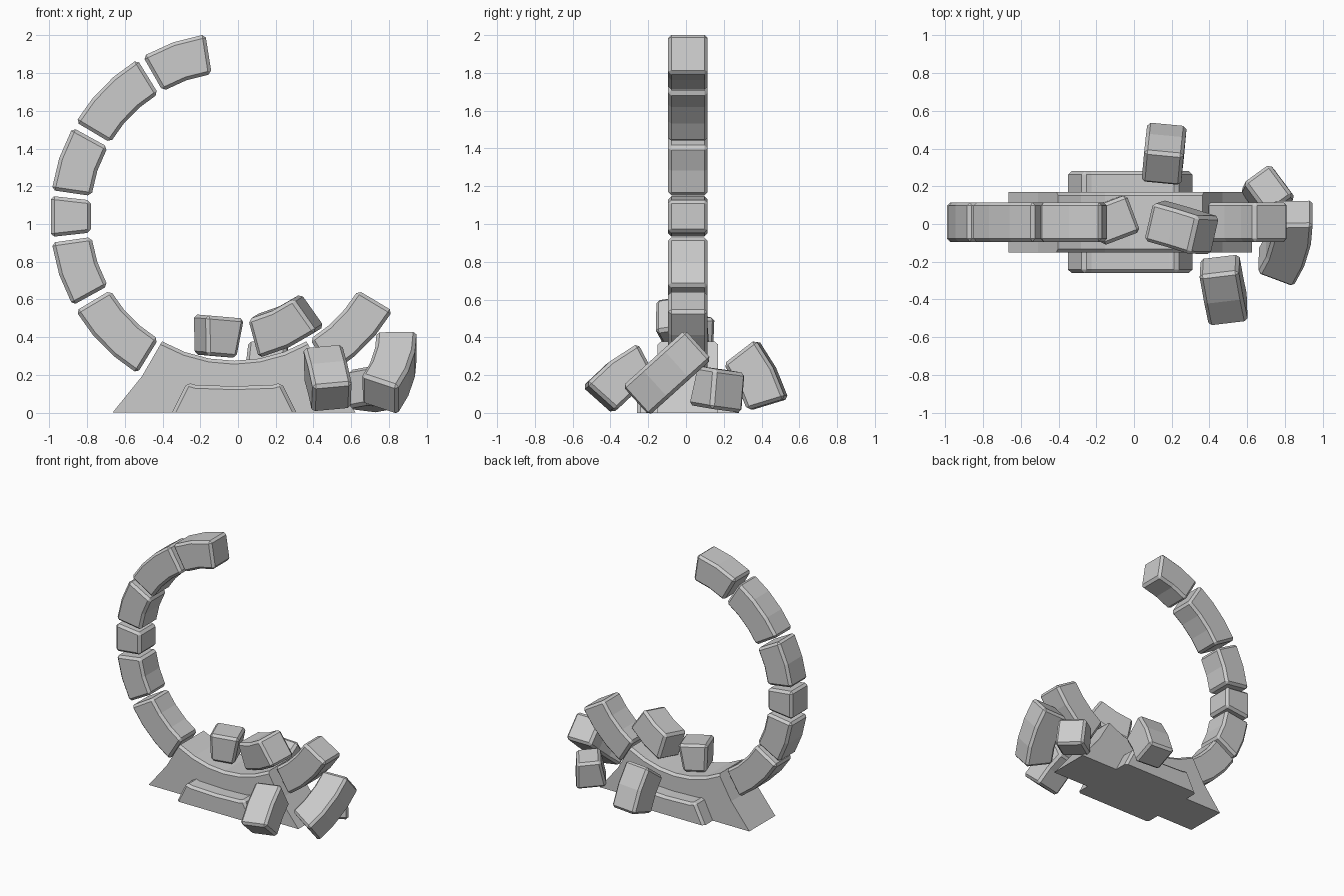
import bpy, bmesh
from math import sin, cos, radians
from mathutils import Vector, Matrix

if "Cube" in bpy.data.objects:
    bpy.data.objects.remove(bpy.data.objects["Cube"])

CX, CY, CZ = -0.02, 0.01, 1.04      # ring centre
RI, RO, WIDTH = 0.765, 0.978, 0.21  # ring radii and thickness
RM = (RI + RO) / 2


def prism(name, profile, depth, bevel_test=None, bevel=0.018):
    """Extrude an (x, z) outline along y, centred on y = 0, chamfering chosen edges."""
    bm = bmesh.new()
    front = [bm.verts.new((x, -depth / 2, z)) for x, z in profile]
    face = bm.faces.new(front)
    ext = bmesh.ops.extrude_face_region(bm, geom=[face])
    verts = [g for g in ext["geom"] if isinstance(g, bmesh.types.BMVert)]
    bmesh.ops.translate(bm, verts=verts, vec=(0, depth, 0))
    bmesh.ops.recalc_face_normals(bm, faces=bm.faces)
    edges = [e for e in bm.edges
             if e.calc_face_angle(0) > radians(30) and (bevel_test is None or bevel_test(e))]
    bmesh.ops.bevel(bm, geom=edges, offset=bevel, offset_type='OFFSET',
                    segments=1, profile=0.5, affect='EDGES')
    bmesh.ops.recalc_face_normals(bm, faces=bm.faces)
    mesh = bpy.data.meshes.new(name)
    bm.to_mesh(mesh)
    bm.free()
    ob = bpy.data.objects.new(name, mesh)
    bpy.context.collection.objects.link(ob)
    return ob


def arc_block(name, span, segs, centre, tangent, outward):
    """A ring stone; tangent runs along its length, outward points to its convex side."""
    angles = [radians(-span / 2 + span * i / segs) for i in range(segs + 1)]
    outline = [(RO * sin(t), RO * cos(t) - RM) for t in angles]
    outline += [(RI * sin(t), RI * cos(t) - RM) for t in reversed(angles)]
    ob = prism(name, outline, WIDTH)
    x = Vector(tangent).normalized()
    z = Vector(outward)
    z = (z - x * z.dot(x)).normalized()
    y = z.cross(x)
    ob.matrix_world = Matrix.Translation(centre) @ Matrix((x, y, z)).transposed().to_4x4()
    return ob


# Standing ring stones: start angle, end angle, facets
ring = [(99, 119.7, 2), (121.7, 149.2, 3), (151.2, 171.8, 2), (173.6, 186.4, 1),
        (188.2, 208.8, 2), (210.8, 238.3, 3), (301.7, 329.2, 3)]
for i, (a, b, segs) in enumerate(ring):
    m = radians((a + b) / 2)
    out = Vector((cos(m), 0, sin(m)))
    arc_block(f"ring_stone_{i + 1}", b - a, segs, Vector((CX, CY, CZ)) + out * RM,
              (sin(m), 0, -cos(m)), out)

# Fallen stones: span, facets, centre, tangent, outward
fallen = [
    (12.8, 1, (-0.11, 0.02, 0.41), (0.92, 0.35, -0.08), (0.08, 0, 1)),
    (20.7, 2, (0.245, -0.02, 0.455), (0.87, -0.26, 0.40), (0.35, 0.05, -0.9)),
    (20.7, 2, (0.475, -0.346, 0.182), (-0.15, 0.78, 0.61), (0, -0.61, 0.79)),
    (27.5, 3, (0.82, -0.09, 0.222), (0.22, 0.72, 0.65), (0.97, -0.17, -0.15)),
    (20.7, 2, (0.16, 0.375, 0.19), (0.05, 0.45, -0.88), (0.08, 0.88, 0.45)),
    (12.8, 1, (0.71, 0.17, 0.12), (0.8, 0.58, -0.1), (0.05, -0.1, -1)),
]
for i, args in enumerate(fallen):
    arc_block(f"fallen_stone_{i + 1}", *args)

# Pedestal with a cradle matching the inner ring
arc = [radians(240 + 60 * i / 6) for i in range(7)]
cradle = [(RI * cos(t), CZ + RI * sin(t)) for t in arc]
side = [(RO * cos(arc[0]), CZ + RO * sin(arc[0]))]
outline = [(-0.645, 0)] + side + cradle + [(-side[0][0], side[0][1]), (0.645, 0)]


def on_cradle(e):
    a, b = (v.co for v in e.verts)
    return min(a.z, b.z) > 0.26 and abs(a.y - b.y) < 0.01


# the long cradle rims are chamfered, the sides stay sharp
base = prism("pedestal", outline, 0.32, on_cradle)
base.location = (CX, CY, 0)

# Plinth step on front and back, top following the same curve
top = [(-0.25, 0.16), (-0.205, 0.147), (0, 0.14), (0.205, 0.147), (0.25, 0.16)]
step = prism("pedestal_step", [(-0.33, 0)] + top + [(0.33, 0)], 0.54,
             lambda e: max(v.co.z for v in e.verts) > 0.05)
step.location = (CX, CY, 0)
